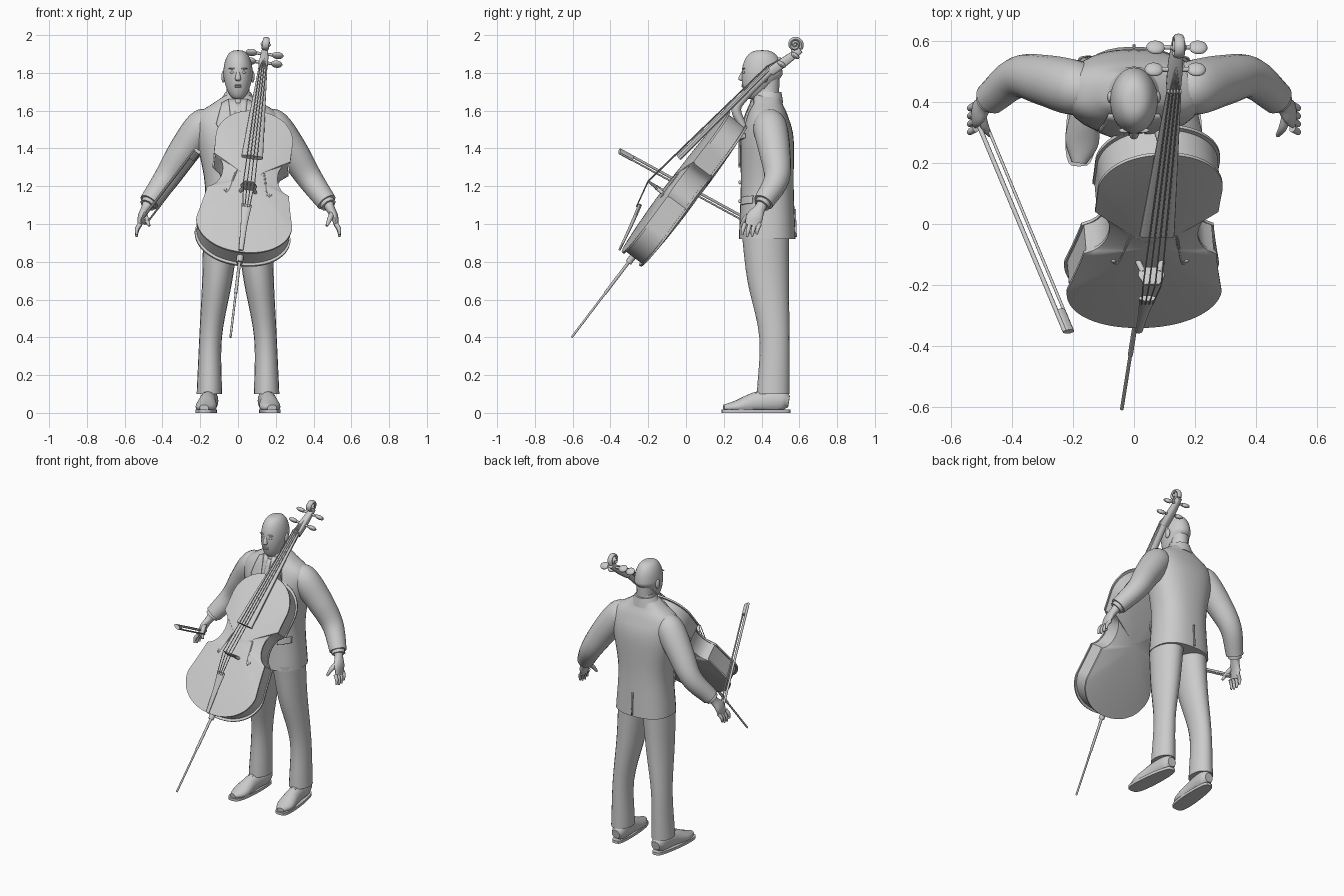
import bpy, bmesh
from math import sin, cos, pi, copysign, radians, sqrt
from mathutils import Vector, Matrix
from mathutils.bvhtree import BVHTree

default_cube = bpy.data.objects.get("Cube")
if default_cube:
    bpy.data.objects.remove(default_cube)

colour = (0.6, 0.6, 0.6, 1)
grey = bpy.data.materials.new("plain grey")
grey.use_nodes = True
grey.diffuse_color = colour
grey.node_tree.nodes["Principled BSDF"].inputs["Base Color"].default_value = colour

RIGHTWARD, BACKWARD, UPWARD = Vector((1, 0, 0)), Vector((0, 1, 0)), Vector((0, 0, 1))

# Tilted cello frame: x across, y along the neck, z out of the front plate
along = Vector((.095, .6, .79)).normalized()
across = Vector((along.z, 0, -along.x)).normalized()
CELLO = Matrix((across, along, across.cross(along))).transposed().to_4x4()
CELLO.translation = (.01, -.29, .815)


def finish(name, bm, frame=None):
    bmesh.ops.recalc_face_normals(bm, faces=bm.faces[:])
    mesh = bpy.data.meshes.new(name)
    bm.to_mesh(mesh)
    bm.free()
    mesh.materials.append(grey)
    mesh.shade_smooth()
    mesh.set_sharp_from_angle(angle=radians(40))
    part = bpy.data.objects.new(name, mesh)
    bpy.context.collection.objects.link(part)
    if frame is not None:
        part.matrix_world = frame
    return part


def spline(points, steps):
    """Smooth curve through points of one dimension."""
    first = points[0] * 2 - points[1]
    last = points[-1] * 2 - points[-2]
    padded = [first, *points, last]
    result = []
    for a, b, c, d in zip(padded, padded[1:], padded[2:], padded[3:]):
        for step in range(steps):
            t = step / steps
            result.append(b + (c - a) * t / 2 + (a - b * 2.5 + c * 2 - d / 2) * t * t
                          + (b * 3 - a - c * 3 + d) * t ** 3 / 2)
    return result + [points[-1]]


def skin(bm, rings):
    loops = [[bm.verts.new(point) for point in ring] for ring in rings]
    for lower, upper in zip(loops, loops[1:]):
        for i in range(len(lower)):
            bm.faces.new((lower[i - 1], lower[i], upper[i], upper[i - 1]))
    bm.faces.new(loops[0])
    bm.faces.new(loops[-1])


def sweep(name, points, side=RIGHTWARD, frame=None, flat=None, power=2, sides=20, steps=5,
          mirror=1, floor=-9):
    """Tube through (x, y, z, radius) or (x, y, z, radius along side, other radius)."""
    path = spline([Vector((*point[:4], point[-1])) for point in points], steps)
    rings = []
    for i, point in enumerate(path):
        heading = flat
        if heading is None:
            before, after = path[max(i - 1, 0)], path[min(i + 1, len(path) - 1)]
            heading = Vector((after - before)[:3]).normalized()
        a = (side - heading * side.dot(heading)).normalized()
        b = heading.cross(a)
        ring = []
        for s in range(sides):
            u, v = cos(2 * pi * s / sides), sin(2 * pi * s / sides)
            corner = (Vector(point[:3]) + a * copysign(abs(u) ** (2 / power), u) * point[3]
                      + b * copysign(abs(v) ** (2 / power), v) * point[4])
            ring.append((corner.x * mirror, corner.y, max(corner.z, floor)))
        rings.append(ring)
    bm = bmesh.new()
    skin(bm, rings)
    return finish(name, bm, frame)


def column(name, x, y, rings, **options):
    """Upright part from (height, half width, half depth) rings."""
    points = [(x, y, *ring) for ring in rings]
    return sweep(name, points, flat=UPWARD, sides=32, **options)


def rod(name, start, end, radius, frame=None):
    side = RIGHTWARD if abs(start[0] - end[0]) < abs(start[1] - end[1]) + abs(start[2] - end[2]) else BACKWARD
    sweep(name, [(*start, radius), (*end, radius)], side, frame, sides=10, steps=1)


def ball(name, centre, size, frame=None):
    bm = bmesh.new()
    bmesh.ops.create_uvsphere(bm, u_segments=16, v_segments=10, radius=1)
    bmesh.ops.scale(bm, vec=size, verts=bm.verts)
    bmesh.ops.translate(bm, vec=centre, verts=bm.verts)
    finish(name, bm, frame)


def stack(name, outline, layers, middle=0, frame=None):
    """Closed outline repeated at (scale, height) layers."""
    bm = bmesh.new()
    skin(bm, [[(x * scale, middle + (y - middle) * scale, z) for x, y in outline] for scale, z in layers])
    finish(name, bm, frame)


# Jacket
jacket = column("jacket", 0, .43, [(.92, .19, .15), (1.2, .175, .14), (1.45, .22, .14), (1.57, .22, .11),
                                   (1.64, .13, .08), (1.68, .07, .07)], power=2.4)
probe = bmesh.new()
probe.from_mesh(jacket.data)
cloth = BVHTree.FromBMesh(probe)
probe.free()


def patch(name, corners, facing=1, lift=.007, mirror=1):
    """Thin cloth panel laid on the jacket; corners are (x, z)."""
    a, b, c, d = [Vector(corner) for corner in corners]
    cells = 8
    bm = bmesh.new()
    grid = []
    for i in range(cells + 1):
        row = []
        for j in range(cells + 1):
            x, z = a.lerp(b, i / cells).lerp(d.lerp(c, i / cells), j / cells)
            hit = cloth.ray_cast(Vector((x * mirror, -facing, z)), BACKWARD * facing)[0]
            row.append(bm.verts.new((x * mirror, hit.y - facing * lift, z)))
        grid.append(row)
    for left, right in zip(grid, grid[1:]):
        for j in range(cells):
            bm.faces.new((left[j], right[j], right[j + 1], left[j + 1]))
    thickness = finish(name, bm).modifiers.new("thickness", "SOLIDIFY")
    thickness.thickness = .009
    thickness.offset = 0


def strip(name, top, bottom, top_half, bottom_half, **options):
    patch(name, [(-top_half, top), (top_half, top), (bottom_half, bottom), (-bottom_half, bottom)], **options)


# Shirt, tie and jacket details
strip("shirt_front", 1.66, 1.32, .05, .01, lift=.003)
strip("tie", 1.64, 1.36, .013, .022)
strip("back_vent", 1.08, .93, .004, .004, facing=-1, lift=.003)
patch("breast_pocket", [(.09, 1.47), (.15, 1.48), (.15, 1.455), (.09, 1.445)])
ball("tie_knot", (0, .355, 1.645), (.02, .016, .024))
column("jacket_collar", 0, .435, [(1.64, .1, .08), (1.7, .066, .07)])
column("shirt_collar", 0, .43, [(1.66, .067, .07), (1.715, .06, .06)])
for height in (1.12, 1.22):
    ball("jacket_button", (0, .285, height), (.01, .008, .01))

# Sleeves, hands, trousers and shoes on both sides
for mirror, label in ((1, "left_"), (-1, "right_")):
    patch(label + "lapel", [(.05, 1.66), (.085, 1.64), (.115, 1.53), (.01, 1.3)], mirror=mirror)
    patch(label + "pocket_flap", [(.09, 1.14), (.16, 1.15), (.16, 1.11), (.09, 1.1)], mirror=mirror)
    sweep(label + "sleeve", [(.13, .44, 1.56, .06), (.19, .445, 1.515, .09), (.29, .47, 1.38, .083),
                             (.38, .48, 1.24, .068), (.47, .41, 1.115, .054)], BACKWARD, mirror=mirror)
    rod(label + "shirt_cuff", (.46 * mirror, .42, 1.13), (.48 * mirror, .4, 1.1), .043)
    sweep(label + "palm", [(.475, .407, 1.11, .03), (.49, .39, 1.08, .03, .024), (.51, .365, 1.04, .044, .02),
                           (.522, .35, .99, .038, .012)], BACKWARD, mirror=mirror)
    for finger in range(4):
        y = .39 - .026 * finger
        tip = .945 - .014 * sin(finger)
        sweep(label + "finger", [(.518, y, 1, .012), (.535, y - .01, tip + .03, .011), (.537, y - .015, tip, .006)],
              BACKWARD, mirror=mirror, sides=10)
    sweep(label + "thumb", [(.5, .355, 1.06, .016), (.487, .315, 1.03, .014), (.47, .29, .99, .007)],
          BACKWARD, mirror=mirror, sides=10)
    sweep(label + "trouser_leg", [(.09, .42, .95, .095, .125), (.11, .435, .7, .08, .11), (.145, .468, .4, .06, .08),
                                  (.152, .462, .1, .067, .087)], flat=UPWARD, mirror=mirror)
    sweep(label + "shoe", [(.15, .545, .06, .03), (.15, .5, .065, .046, .06), (.16, .38, .055, .046, .058),
                           (.17, .27, .032, .055, .035), (.18, .2, .027, .024, .016)], mirror=mirror, floor=.015)
    sole = []
    for i in range(32):
        reach, width = cos(pi * i / 16), sin(pi * i / 16)
        sole.append((mirror * (.165 - .015 * reach + copysign(sqrt(abs(width)), width) * (.052 - .007 * reach)),
                     .37 + .182 * reach))
    stack(label + "shoe_sole", sole, [(1, 0), (1, .018)])
    for lace in range(3):
        y, z = .32 + .025 * lace, .08 + .013 * lace
        rod(label + "shoelace", (.145 * mirror, y, z), (.18 * mirror, y, z), .005)

# Head: rounded skull narrowing forward into the jaw
skull = []
for i in range(19):
    swing = pi * i / 18
    jaw = max(0, cos(swing))
    girth = max(sin(swing), .01) ** .7
    skull.append((0, .403 - .05 * jaw, 1.79 - .13 * cos(swing),
                  .078 * girth * (1 - .2 * jaw), .108 * girth * (1 - .4 * jaw)))
sweep("head", skull, flat=UPWARD, sides=32, steps=2)
column("neck", 0, .435, [(1.6, .06, .06), (1.68, .054, .058), (1.77, .055, .06)])
sweep("nose", [(0, .304, 1.81, .008), (0, .292, 1.77, .015), (0, .3, 1.757, .01)], flat=UPWARD, sides=12)
for height in (1.727, 1.735):
    ball("lip", (0, .302, height), (.02, .008, .005))
for mirror in (1, -1):
    ball("ear", (mirror * .077, .415, 1.78), (.011, .02, .032))
    ball("eye", (mirror * .029, .307, 1.803), (.013, .008, .007))
    ball("eyebrow", (mirror * .03, .306, 1.823), (.02, .008, .004))

# Cello outline: round lower and upper bouts with a scooped waist between two corners
LENGTH, LOW, HIGH = .94, .2, .75


def half_width(y):
    if y < LOW:
        return .255 * max(0, 1 - (1 - y / LOW) ** 2) ** .47
    if y > HIGH:
        return .205 * max(0, 1 - ((y - HIGH) / (LENGTH - HIGH)) ** 2) ** .47
    blend = (y - LOW) / (HIGH - LOW)
    scoop = max(0, 1 - ((y - .515) / .105) ** 2)
    return .255 - .05 * blend - .02 * sin(pi * blend) - .06 * sqrt(scoop)


rows = [LENGTH * (1 - cos(pi * i / 90)) / 2 for i in range(91)]
outline = [(half_width(y), y) for y in rows] + [(-half_width(y), y) for y in rows[-2:0:-1]]
arch = [(1, .052)] + [(1 - i / 7, .063 + .022 * (1 - (1 - i / 7) ** 2)) for i in range(7)]
middle = LENGTH / 2
stack("cello_ribs", outline, [(.965, -.055), (.965, .055)], middle, CELLO)
stack("cello_top_plate", outline, arch, middle, CELLO)
stack("cello_back_plate", outline, [(scale, -z) for scale, z in arch], middle, CELLO)

# Curled sound holes
for mirror in (1, -1):
    curl = [(mirror * (.088 - .032 * t), .45 + .08 * sin(2.2 * t), .078) for t in (i / 8 for i in range(-8, 9))]
    sweep("sound_hole", [(*point, .005) for point in curl], UPWARD, CELLO, sides=8, steps=2)
    for end in (curl[0], curl[-1]):
        ball("sound_hole_end", end, (.008, .008, .006), CELLO)

# Neck, fingerboard, bridge and tailpiece
sweep("fingerboard", [(0, .585, .124, .058, .014), (0, 1.25, .028, .024, .01)], frame=CELLO, power=3, steps=1)
sweep("cello_neck", [(0, .92, -.05, .028, .02), (0, .97, .035, .026), (0, 1.05, .042, .023), (0, 1.26, .012, .02)],
      frame=CELLO)
sweep("pegbox", [(0, 1.24, .012, .024), (0, 1.33, -.015, .024), (0, 1.43, -.045, .016)], frame=CELLO, power=3.5)
sweep("bridge_crown", [(0, .385, .11, .036, .009), (0, .385, .14, .044, .007), (0, .385, .176, .024, .004)],
      frame=CELLO, flat=UPWARD, power=3)
sweep("tailpiece", [(0, 0, .078, .012, .006), (0, .15, .11, .018, .009), (0, .26, .137, .029, .01)], frame=CELLO)
rod("nut", (-.024, 1.25, .036), (.024, 1.25, .036), .007, CELLO)

# Scroll and pegs
coil = []
for i in range(25):
    turn = pi * (i / 6.5 - .5)
    radius = .037 * (1 - i / 27)
    coil.append((0, 1.435 + radius * cos(turn), radius * sin(turn) - .004, .016 + i / 3000, .011 - i / 5000))
sweep("scroll", coil, frame=CELLO, sides=12, steps=2)
ball("scroll_eye", (0, 1.435, -.004), (.028, .012, .012), CELLO)
for mirror in (1, -1):
    for y, z in ((1.315, -.005), (1.395, -.035)):
        rod("peg_shaft", (0, y, z), (mirror * .05, y, z), .008, CELLO)
        ball("peg_head", (mirror * .07, y, z), (.031, .014, .026), CELLO)
    rod("bridge_leg", (mirror * .042, .385, .072), (mirror * .026, .385, .125), .01, CELLO)

# Strings and endpin
for place in (-1.5, -.5, .5, 1.5):
    course = [(place * .012, .24, .146), (place * .02, .385, .178), (place * .011, 1.25, .045), (0, 1.34, .005)]
    for start, end in zip(course, course[1:]):
        rod("string", start, end, .0025, CELLO)
for name, reach, radius in (("endpin_socket", .025, .018), ("endpin_sleeve", .23, .0085), ("endpin", .523, .006)):
    rod(name, (0, -reach, 0), (0, .03, 0), radius, CELLO)

# Bow held by the right hand
grip, tip = Vector((-.5, .335, 1.01)), Vector((-.213, -.352, 1.385))
gap = Vector((-.013, 0, .01))
rod("bow_stick", grip + gap, tip + gap, .0075)
rod("bow_hair", grip - gap, tip - gap, .005)
for name, start, end in (("bow_frog", .9, 1), ("bow_head", 0, .05)):
    block = [(*grip.lerp(tip, t), .011, .016) for t in (start, end)]
    sweep(name, block, BACKWARD.cross(gap), power=4, steps=1)
